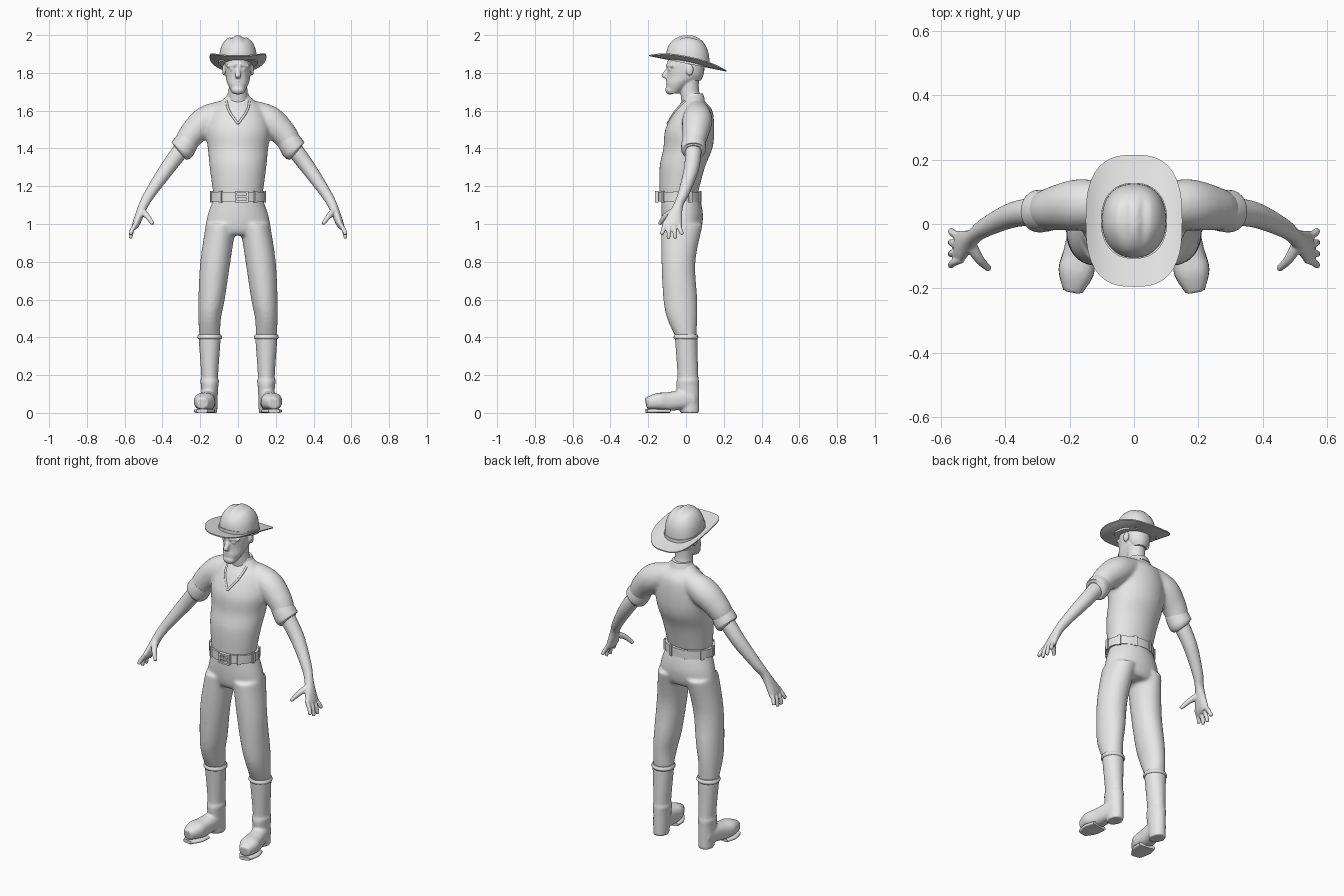
import bpy, bmesh, math
from mathutils import Vector, Matrix
from mathutils.bvhtree import BVHTree

cube = bpy.data.objects.get("Cube")
if cube:
    bpy.data.objects.remove(cube, do_unlink=True)

grey = bpy.data.materials.new("plain_grey")
grey.use_nodes = True
colour = (.8, .8, .8, 1)
grey.diffuse_color = colour
grey.node_tree.nodes["Principled BSDF"].inputs["Base Color"].default_value = colour

X, Y, Z = Vector((1, 0, 0)), Vector((0, 1, 0)), Vector((0, 0, 1))


def oval(count, power=2):
    """Unit superellipse outline."""
    outline = []
    for i in range(count):
        angle = math.tau * i / count
        c, s = math.cos(angle), math.sin(angle)
        outline.append((math.copysign(abs(c) ** (2 / power), c),
                        math.copysign(abs(s) ** (2 / power), s)))
    return outline


def skin(bm, rings):
    """Join rings of points into a closed, capped tube."""
    loops = [[bm.verts.new(point) for point in ring] for ring in rings]
    for lower, upper in zip(loops, loops[1:]):
        for i in range(len(lower)):
            bm.faces.new((lower[i - 1], lower[i], upper[i], upper[i - 1]))
    bm.faces.new(loops[0])
    bm.faces.new(loops[-1])


def spline(rows, steps=5):
    """Smooth curve through rows of (x, y, z, radius, second radius)."""
    rows = [Vector((*row, row[-1])[:5]) for row in rows]
    padded = [rows[0], *rows, rows[-1]]
    curve = []
    for before, start, end, after in zip(padded, padded[1:], padded[2:], padded[3:]):
        for step in range(steps):
            t = step / steps
            curve.append(start + (end - before) * (t / 2)
                         + (before * 2 - start * 5 + end * 4 - after) * (t ** 2 / 2)
                         + (start * 3 - before - end * 3 + after) * (t ** 3 / 2))
    return curve + [rows[-1]]


def sweep(bm, rows, ref=None, mirror=False, count=24, power=2):
    """Loft ovals along a path; without ref the ovals stay level."""
    rows = spline(rows)
    path = [Vector(row[:3]) for row in rows]
    rings = []
    for i, (row, centre) in enumerate(zip(rows, path)):
        across, along = X, Y
        if ref:
            tangent = (path[min(i + 1, len(path) - 1)] - path[max(i - 1, 0)]).normalized()
            along = (ref - tangent * ref.dot(tangent)).normalized()
            across = along.cross(tangent)
        rings.append([centre + across * row[3] * a + along * row[4] * b
                      for a, b in oval(count, power)])
    for side in (1, -1) if mirror else (1,):
        skin(bm, [[(p.x * side, p.y, p.z) for p in ring] for ring in rings])


def ball(bm, centre, size, mirror=False):
    for side in (1, -1) if mirror else (1,):
        place = Matrix.Translation((centre[0] * side, centre[1], centre[2]))
        bmesh.ops.create_uvsphere(bm, u_segments=16, v_segments=10, radius=1,
                                  matrix=place @ Matrix.Diagonal((*size, 1)))


def box(bm, centre, size, turn=0):
    bmesh.ops.create_cube(bm, size=1, matrix=Matrix.Translation(centre)
                          @ Matrix.Rotation(turn, 4, "Z") @ Matrix.Diagonal((*size, 1)))


def finish(name, bm, voxel=0, smooth=4):
    """Make the object; a voxel size fuses its overlapping pieces."""
    bmesh.ops.recalc_face_normals(bm, faces=bm.faces)
    mesh = bpy.data.meshes.new(name)
    bm.to_mesh(mesh)
    bm.free()
    mesh.materials.append(grey)
    part = bpy.data.objects.new(name, mesh)
    bpy.context.collection.objects.link(part)
    bpy.ops.object.select_all(action="DESELECT")
    part.select_set(True)
    bpy.context.view_layer.objects.active = part
    bpy.ops.object.shade_smooth_by_angle(angle=math.radians(45))
    if voxel:
        fuse = part.modifiers.new("fuse", "REMESH")
        fuse.mode, fuse.voxel_size, fuse.use_smooth_shade = "VOXEL", voxel, True
        soften = part.modifiers.new("soften", "SMOOTH")
        soften.factor, soften.iterations = .5, smooth


# Shirt: torso and sleeves fused
bm = bmesh.new()
sweep(bm, [(0, -.04, 1.15, .13, .1), (0, -.02, 1.3, .15, .12), (0, .01, 1.4, .16, .13),
           (0, .02, 1.5, .17, .13), (0, .04, 1.6, .14, .1), (0, .04, 1.65, .09, .06),
           (0, .04, 1.68, .06, .05)], count=32)
sweep(bm, [(.05, .06, 1.6, .06), (.16, .06, 1.55, .08), (.24, .05, 1.48, .07),
           (.28, .04, 1.42, .06)], Y, True)
bm.normal_update()
chest = BVHTree.FromBMesh(bm)
finish("shirt", bm, .009, 8)

# Rolled cuffs
bm = bmesh.new()
sweep(bm, [(.26, .04, 1.45, .06), (.28, .04, 1.42, .065), (.3, .04, 1.39, .065),
           (.31, .04, 1.38, .05)], Y, True)
finish("sleeve_cuffs", bm)

# Collar: neck rim and V-shaped edge lying on the chest
bm = bmesh.new()
sweep(bm, [(0, .04, 1.66, .07, .06), (0, .04, 1.69, .055, .05)])
edge = []
for t in (1, .7, .4, 0):
    x, z = .06 * math.sin(t * math.pi / 2), 1.53 + .12 * t
    hit = chest.ray_cast(Vector((x, -1, z)), Y)[0]
    edge.append((x, hit.y, z, .006))
sweep(bm, edge, X, True, 10)
finish("collar", bm)

# Trousers: hips and legs fused
bm = bmesh.new()
sweep(bm, [(0, -.03, 1.16, .12, .1), (0, -.02, 1.05, .16, .11), (0, -.02, .97, .17, .1),
           (0, -.02, .94, .13, .08)], count=32)
sweep(bm, [(.09, -.02, 1, .08, .11), (.12, -.04, .8, .08, .09), (.14, -.03, .6, .07, .09),
           (.15, -.02, .5, .06, .08), (.15, 0, .4, .055)], mirror=True)
finish("trousers", bm, .009, 8)

# Belt, belt loops and buckle
bm = bmesh.new()
sweep(bm, [(0, -.035, z, .145, .115) for z in (1.12, 1.17)], count=40)
finish("belt", bm)
bm = bmesh.new()
for degrees in range(30, 360, 40):
    angle = math.radians(degrees)
    box(bm, (.145 * math.cos(angle), -.035 + .115 * math.sin(angle), 1.145), (.01, .02, .06), angle)
finish("belt_loops", bm)
bm = bmesh.new()
for side in (-1, 1):
    box(bm, (.02 + .03 * side, -.155, 1.145), (.01, .02, .06))
    box(bm, (.02, -.155, 1.145 + .025 * side), (.06, .02, .01))
box(bm, (.02, -.16, 1.145), (.05, .01, .01))
finish("buckle", bm)

# Boots: shaft and foot fused, with soles and top rims
bm = bmesh.new()
sweep(bm, [(.15, 0, .41, .06), (.15, .01, .2, .045, .055), (.15, .01, .17, .05, .06),
           (.15, .01, .13, .045, .06), (.15, .02, 0, .04, .05)], mirror=True)
foot = [(.15, .04, .08, .04, .05), (.17, -.09, .06, .05, .05), (.18, -.15, .06, .055, .045),
        (.19, -.21, .05, .03, .03)]
sweep(bm, foot, Z, True, power=2.5)
finish("boots", bm, .007)
bm = bmesh.new()
sweep(bm, [(x, y, .01, width, .01) for x, y, z, width, height in foot[1:]], Z, True, power=4)
finish("boot_soles", bm)
bm = bmesh.new()
sweep(bm, [(.15, 0, .39, .06), (.15, 0, .4, .066), (.15, 0, .415, .06)], mirror=True)
finish("boot_rims", bm)

# Arms: forearm, palm, fingers and thumb fused
bm = bmesh.new()
sweep(bm, [(.28, .04, 1.42, .045), (.37, .03, 1.3, .04), (.46, -.01, 1.17, .03),
           (.5, -.04, 1.1, .025), (.54, -.07, 1, .02, .05), (.55, -.07, .98, .01, .04)], Y, True)
for finger in range(4):
    spread = finger / 3
    root, tip = -.11 + .07 * spread, -.13 + .11 * spread
    drop = .92 + .1 * (spread - .5) ** 2
    sweep(bm, [(.535, root, 1.01, .012), (.56, (root + tip) / 2, .97, .012),
               (.57, tip, drop, .01)], Y, True, 12)
sweep(bm, [(.51, -.06, 1.07, .02), (.48, -.11, 1.04, .015), (.45, -.14, 1, .01)], Z, True, 12)
finish("arms_and_hands", bm, .0045, 3)

# Head: skull, neck, nose, brows, moustache, lip, beard, eyes and ears fused
bm = bmesh.new()
sweep(bm, [(0, -.07, 1.69, .03), (0, -.04, 1.74, .055, .065), (0, -.01, 1.78, .065, .09),
           (0, 0, 1.85, .07, .1), (0, 0, 1.92, .055, .08)])
sweep(bm, [(0, .04, 1.62, .06), (0, .02, 1.7, .05), (0, .02, 1.78, .05)])
sweep(bm, [(0, -.09, 1.83, .01), (0, -.115, 1.785, .015), (0, -.1, 1.77, .01)])
sweep(bm, [(.01, -.1, 1.84, .009), (.06, -.07, 1.835, .006)], Z, True)
sweep(bm, [(0, -.1, 1.76, .009), (.04, -.07, 1.74, .006)], Z, True)
ball(bm, (0, -.095, 1.745), (.02, .01, .006))
ball(bm, (0, -.085, 1.71), (.035, .025, .025))
ball(bm, (.03, -.085, 1.82), (.013, .01, .008), True)
ball(bm, (.075, .02, 1.815), (.009, .02, .03), True)
finish("head", bm, .005, 3)
bm = bmesh.new()
sweep(bm, [(0, .04, 1.76, .04), (0, .03, 1.8, .065), (0, .02, 1.88, .075, .08)])
finish("hair", bm)

# Hat brim: tilted back, sides curled up
bm = bmesh.new()
widths = (.5, .75, .9, 1)
rings = []
for lift, order in ((0, widths), (.006, reversed(widths))):
    for width in order:
        ring = [(.15 * width * a, .01 + .205 * width * b) for a, b in oval(56, 2.7)]
        rings.append([(x, y, 1.85 - .2 * y + 10 * abs(x) ** 3 + lift) for x, y in ring])
skin(bm, rings)
finish("hat_brim", bm)

# Hat crown: domed, pinched at the front, creased along the top
bm = bmesh.new()
rings = []
steps = 16
for step in range(steps):
    high = math.sin(math.pi / 2 * step / steps)
    width = math.sqrt(1 - high ** 3)
    ring = []
    for a, b in oval(48, 2.3):
        x = .1 * width * a * (1 - .35 * high * max(0, -b) ** 2)
        y = .01 + .115 * width * b
        crease = .012 * high ** 6 * math.exp(-((abs(x) - .03) / .013) ** 2)
        ring.append((x, y, 1.85 + .15 * high - .2 * y * (1 - high) - .4 * high * y * y - crease))
    rings.append(ring)
skin(bm, rings)
finish("hat_crown", bm)

# Hat band
bm = bmesh.new()
skin(bm, [[(.103 * a, .01 + .118 * b, z - .2 * (.01 + .118 * b)) for a, b in oval(48, 2.3)]
          for z in (1.85, 1.875)])
finish("hat_band", bm)
